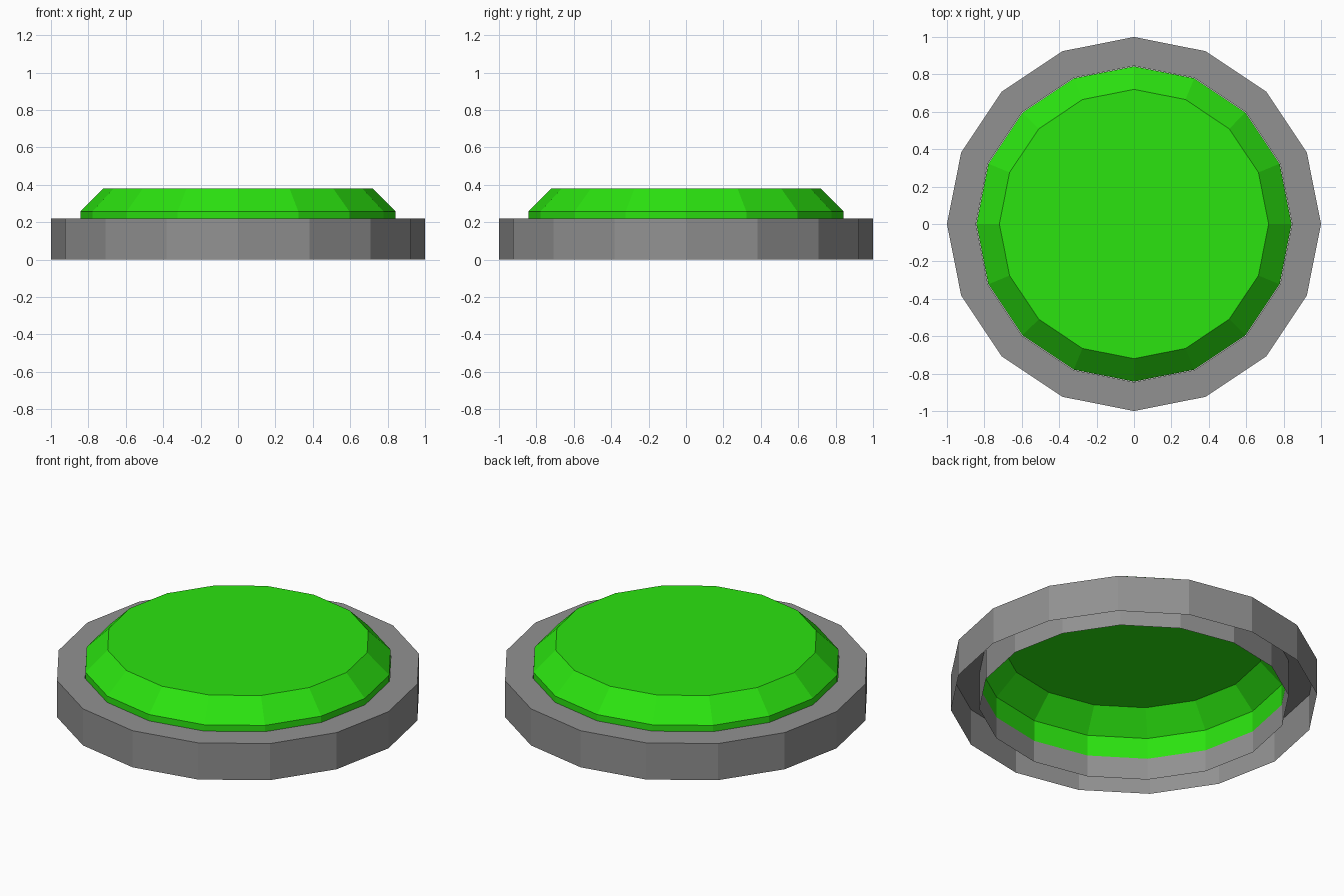
import bpy
import bmesh
from math import cos, sin, tau

if "Cube" in bpy.data.objects:
    bpy.data.objects.remove(bpy.data.objects["Cube"])

SIDES = 16


def lathe(name, profile, color, cap_end=False):
    """Revolve an open (radius, z) profile into a flat-faced 16-sided shell."""
    bm = bmesh.new()
    rings = [[bm.verts.new((r * cos(tau * i / SIDES), r * sin(tau * i / SIDES), z))
              for i in range(SIDES)] for r, z in profile]
    for low, high in zip(rings, rings[1:]):
        for i in range(SIDES):
            j = (i + 1) % SIDES
            bm.faces.new((low[i], low[j], high[j], high[i]))
    if cap_end:
        bm.faces.new(rings[-1])
    mesh = bpy.data.meshes.new(name)
    bm.to_mesh(mesh)
    bm.free()
    material = bpy.data.materials.new(name + "_color")
    material.diffuse_color = (*color, 1.0)
    material.use_nodes = True
    material.node_tree.nodes["Principled BSDF"].inputs["Base Color"].default_value = material.diffuse_color
    mesh.materials.append(material)
    obj = bpy.data.objects.new(name, mesh)
    bpy.context.collection.objects.link(obj)
    return obj


# Grey surround: outer wall, top rim and inner wall, open underneath
lathe("base_ring", [(1.0, 0.0), (1.0, 0.22), (0.845, 0.22), (0.845, 0.0)],
      (0.283, 0.283, 0.283))

# Green push cap: short wall sunk into the ring, sloped shoulder, flat top
lathe("button_cap", [(0.843, 0.13), (0.843, 0.257), (0.72, 0.38)],
      (0.024, 0.77, 0.005), cap_end=True)
